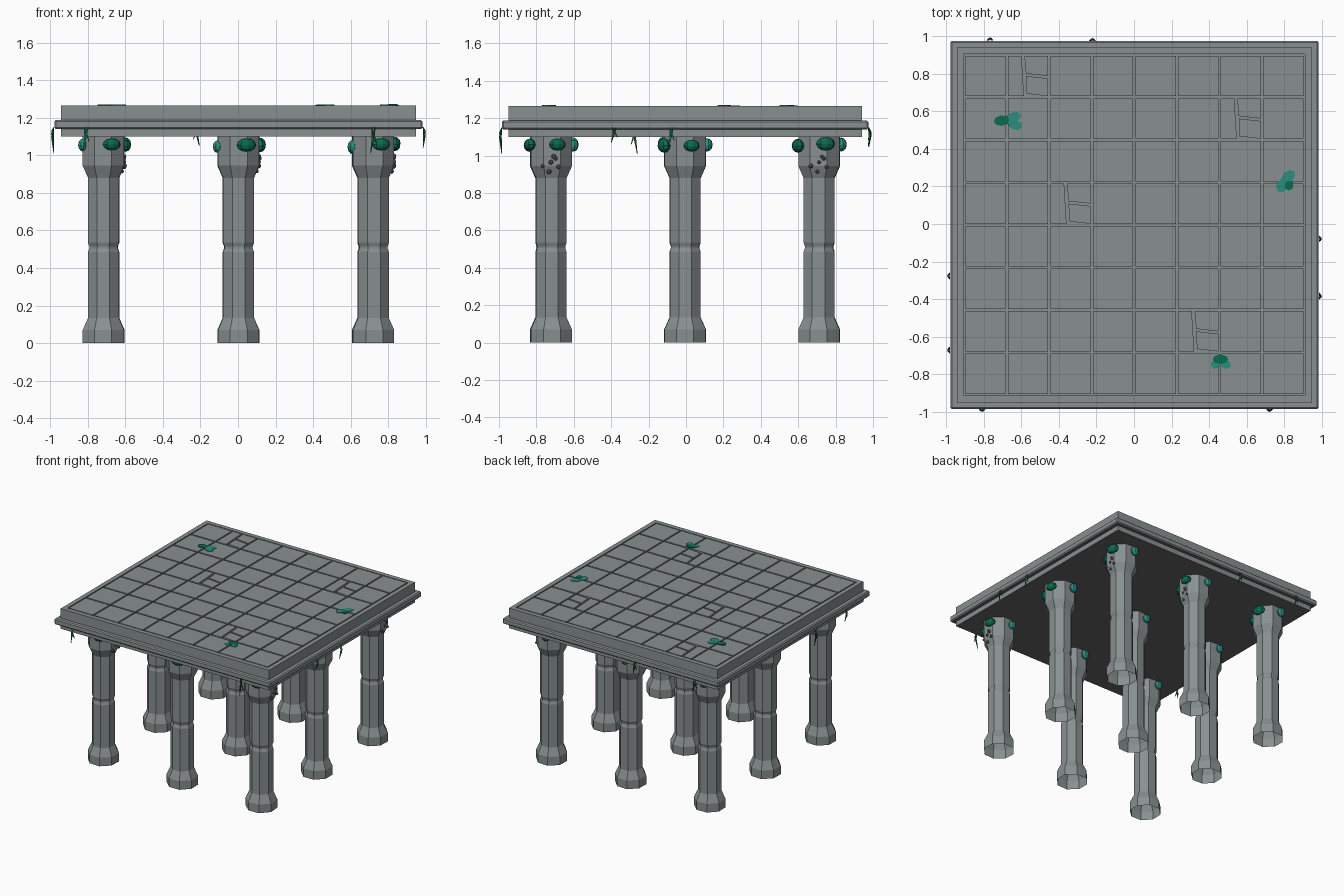
import bpy, bmesh, math, random
from mathutils import Matrix, Vector

if "Cube" in bpy.data.objects:
    bpy.data.objects.remove(bpy.data.objects["Cube"])
random.seed(4)
CX, CY = 0.002, -0.005          # stonework centre


def mat(name, r, g, b):
    m = bpy.data.materials.new(name)
    m.diffuse_color = (r, g, b, 1)
    m.use_nodes = True
    m.node_tree.nodes["Principled BSDF"].inputs["Base Color"].default_value = m.diffuse_color
    return m


STONE = mat("grey stone", 0.25, 0.28, 0.28)
SHADE = mat("dark stone", 0.13, 0.132, 0.137)
GREEN = mat("deep green", 0.003, 0.15, 0.08)
TEAL = mat("teal", 0.025, 0.27, 0.22)
VINE = mat("vine green", 0.015, 0.13, 0.04)


def finish(name, bm, *mats):
    me = bpy.data.meshes.new(name)
    bm.to_mesh(me)
    bm.free()
    for m in mats:
        me.materials.append(m)
    ob = bpy.data.objects.new(name, me)
    bpy.context.collection.objects.link(ob)
    return ob


def box(bm, x0, x1, y0, y1, z0, z1):
    c = Vector(((x0 + x1) / 2, (y0 + y1) / 2, (z0 + z1) / 2))
    bmesh.ops.create_cube(bm, size=1, matrix=Matrix.Translation(c) @ Matrix.Diagonal(
        (x1 - x0, y1 - y0, z1 - z0, 1)))


def prism(bm, pts, z0, z1):
    lo = [bm.verts.new((x, y, z0)) for x, y in pts]
    hi = [bm.verts.new((x, y, z1)) for x, y in pts]
    bm.faces.new(lo[::-1])
    bm.faces.new(hi)
    n = len(pts)
    for i in range(n):
        j = (i + 1) % n
        bm.faces.new((lo[i], lo[j], hi[j], hi[i]))


def slab(name, half, z0, z1, bevel=0):
    bm = bmesh.new()
    box(bm, CX - half, CX + half, CY - half, CY + half, z0, z1)
    if bevel:
        bmesh.ops.bevel(bm, geom=bm.edges[:], offset=bevel, segments=1, affect='EDGES')
    ob = finish(name, bm, STONE, SHADE)
    for p in ob.data.polygons:          # underside is darker
        if p.normal.z < -0.9:
            p.material_index = 1


# Platform layers
slab("lower_moulding", 0.945, 1.10, 1.142)
slab("flange", 0.98, 1.14, 1.187, 0.008)
slab("upper_slab", 0.945, 1.18, 1.25)

# Raised rim around the paving
bm = bmesh.new()
a, b, z0, z1 = 0.945, 0.909, 1.249, 1.265
for s in (-1, 1):
    ys = sorted((CY + s * a, CY + s * b))
    xs = sorted((CX + s * a, CX + s * b))
    box(bm, CX - a, CX + a, *ys, z0, z1)
    box(bm, *xs, CY - b, CY + b, z0, z1)
finish("rim", bm, STONE)

# Paving tiles, four of them broken in three
P, G = 0.2265, 0.006
broken = {(1, 7), (6, 6), (2, 4), (5, 1)}
pieces = [[(0, 0), (.40, 0), (.34, 1), (0, 1)],
          [(.47, .06), (1, 0), (1, .44), (.45, .5)],
          [(.45, .56), (1, .5), (1, 1), (.41, 1)]]
bm = bmesh.new()
for i in range(8):
    for j in range(8):
        x, y, w = CX + (i - 4) * P + G, CY + (j - 4) * P + G, P - 2 * G
        shapes = pieces if (i, j) in broken else [[(0, 0), (1, 0), (1, 1), (0, 1)]]
        for sh in shapes:
            prism(bm, [(x + u * w, y + v * w) for u, v in sh], z0, z1)
finish("paving_tiles", bm, STONE)

# Octagonal columns from a radius/height profile
PROFILE = [(.11, 0), (.11, .07), (.082, .135), (.082, .485), (.075, .505), (.075, .515),
           (.082, .535), (.082, .88), (.11, .945), (.11, 1.10)]


def column(name, cx, cy, turn):
    bm = bmesh.new()
    rings = []
    for r, z in PROFILE:
        R = r / math.cos(math.pi / 8)
        rings.append([bm.verts.new((cx + R * math.cos(t), cy + R * math.sin(t), z))
                      for t in (turn + math.pi * (2 * k + 1) / 8 for k in range(8))])
    for lo, hi in zip(rings, rings[1:]):
        for k in range(8):
            n = (k + 1) % 8
            bm.faces.new((lo[k], lo[n], hi[n], hi[k]))
    bm.faces.new(rings[-1])
    finish(name, bm, STONE)


def ball(bm, c, size, turn=0, seg=8, rings=6):
    bmesh.ops.create_uvsphere(bm, u_segments=seg, v_segments=rings, radius=1,
                              matrix=Matrix.Translation(c) @ Matrix.Rotation(turn, 4, 'Z')
                              @ Matrix.Diagonal((*size, 1)))


# Columns with moss pods around each capital
moss = {"green": bmesh.new(), "teal": bmesh.new()}
PODS = [("green", .043, -.112, .055, .035, 1.06), ("green", .115, .035, .05, .034, 1.057),
        ("teal", -.03, .118, .034, .033, 1.055), ("teal", -.107, -.03, .034, .033, 1.05)]
for i in range(3):
    for j in range(3):
        x, y = CX + (i - 1) * .717, CY + (j - 1) * .717
        column(f"column_{i}_{j}", x, y, random.uniform(-.06, .06))
        for kind, dx, dy, w, h, z in PODS:
            f = random.uniform(.88, 1.12)
            ball(moss[kind], (x + dx, y + dy, z + random.uniform(-.008, .008)),
                 (.03, w * f, h * f), math.atan2(dy, dx))
finish("moss_green", moss["green"], GREEN)
finish("moss_teal", moss["teal"], TEAL)

# Small stone crumbs on some capitals
bm = bmesh.new()
for i, j in ((2, 0), (2, 2), (0, 0), (1, 2)):
    x, y = CX + (i - 1) * .717, CY + (j - 1) * .717
    for dy, z in ((-.045, .945), (-.01, .915), (0, .965), (.025, .985), (.015, .995), (.04, .94)):
        out = .112 if z > .945 else .112 - (.945 - z) * .43
        r = random.uniform(.009, .014)
        ball(bm, (x + out, y + dy, z), (r, r, r), 0, 6, 4)
finish("stone_crumbs", bm, SHADE)

# Flat leaf clusters lying on the paving: x, y, half length, half width, turn
LEAVES = {"green": [(-.705, .55, .042, .028, .1), (.825, .205, .024, .026, 0),
                    (.46, -.72, .042, .026, 0)],
          "teal": [(-.64, .57, .04, .026, .3), (-.635, .53, .042, .028, -.4),
                   (.82, .25, .045, .03, .8), (.79, .205, .04, .032, .9),
                   (.435, -.745, .028, .024, .5), (.485, -.745, .032, .024, -.5)]}
for kind, m in (("green", GREEN), ("teal", TEAL)):
    bm = bmesh.new()
    for k, (x, y, l, w, t) in enumerate(LEAVES[kind]):
        pts = []
        for s in range(8):
            q = s * math.pi / 4
            u, v = l * math.cos(q), w * math.sin(q)
            pts.append((x + u * math.cos(t) - v * math.sin(t),
                        y + u * math.sin(t) + v * math.cos(t)))
        prism(bm, pts, 1.264, 1.269 + .001 * (k % 2) + (.002 if kind == "green" else 0))
    finish("leaves_" + kind, bm, m)


# Hanging vines: tapered strands from the flange (x, y, outward dir, length)
def strand(bm, a, b, r):
    d = Vector(b) - Vector(a)
    rot = Vector((0, 0, 1)).rotation_difference(d).to_matrix().to_4x4()
    bmesh.ops.create_cone(bm, cap_ends=True, segments=4, radius1=r, radius2=.002,
                          depth=d.length,
                          matrix=Matrix.Translation((Vector(a) + Vector(b)) / 2) @ rot)


VINES = [(-.81, -.985, 0, -1, .12), (.72, -.985, 0, -1, .14), (-.765, .978, 0, 1, .10),
         (-.22, .975, 0, 1, .10), (-.98, -.275, -1, 0, .14), (-.98, -.67, -1, 0, .09),
         (.985, -.08, 1, 0, .11), (.985, -.385, 1, 0, .08)]
sets = {"green": bmesh.new(), "teal": bmesh.new()}
for k, (x, y, ox, oy, length) in enumerate(VINES):
    tx, ty = -oy, ox                # direction along the edge
    bm = sets["teal" if k in (0, 6) else "green"]
    for off, f in ((-.008, 1), (.01, .65)):
        top = (x + tx * off, y + ty * off, 1.15)
        mid = (x + tx * off * .2 + ox * .008, y + ty * off * .2 + oy * .008, 1.15 - length * f * .4)
        tip = (x + tx * off * 1.8, y + ty * off * 1.8, 1.15 - length * f)
        strand(bm, mid, top, .007)
        strand(bm, mid, tip, .007)
finish("vines_green", sets["green"], VINE)
finish("vines_teal", sets["teal"], TEAL)
